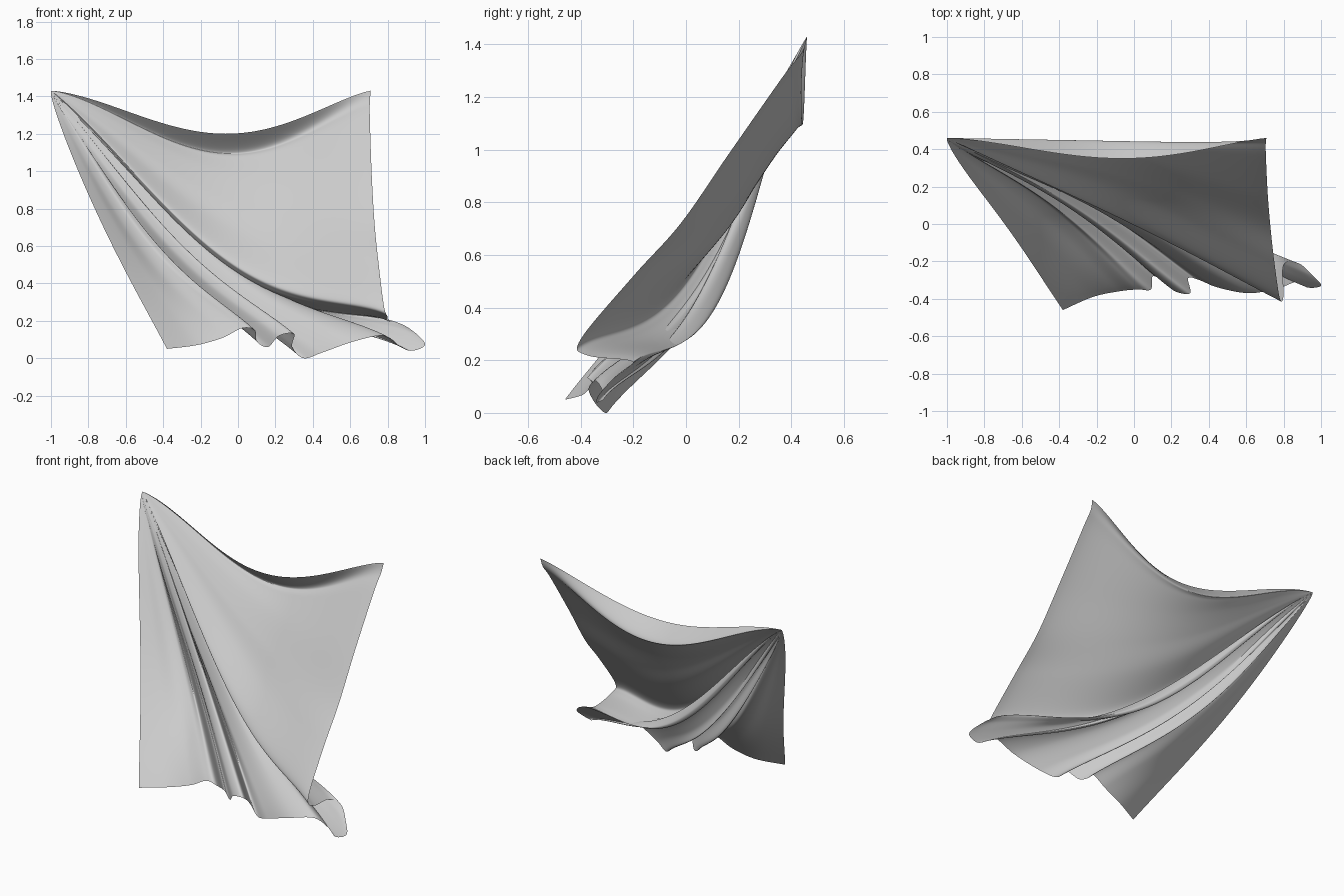
import bpy, bmesh, math
from mathutils import Vector

old = bpy.data.objects.get("Cube")
if old:
    bpy.data.objects.remove(old, do_unlink=True)

# Pinned corner from which every fold fans out
PIN = Vector((-1.0, 0.46, 1.43))
STEPS, RINGS = 10, 64

# Hem, from the free corner along the bottom, round the tail and up the side:
# x, y, z of the hem, then how far the cloth sags in y and z on the way there
HEM = [
    (-.38, -.46, .05, .04, -.03),
    (-.22, -.39, .07, .05, -.06),
    (-.08, -.36, .11, .07, -.11),
    (.02, -.35, .16, .08, -.14),
    (.09, -.35, .15, .07, -.13),
    (.10, -.28, .09, .09, -.13),
    (.16, -.31, .06, .1, -.13),
    (.22, -.36, .12, .07, -.13),
    (.30, -.37, .13, .06, -.12),
    (.29, -.29, .06, .08, -.13),
    (.35, -.30, .0, .1, -.13),
    (.45, -.34, .03, .07, -.15),
    (.62, -.37, .09, .05, -.18),
    (.78, -.34, .12, .04, -.22),
    (.87, -.31, .06, .04, -.24),
    (.93, -.34, .04, .02, -.25),
    (1.0, -.33, .07, .01, -.26),
    (.96, -.28, .125, .02, -.29),
    (.88, -.21, .18, .03, -.32),
    (.80, -.22, .20, .03, -.32),
    (.80, -.38, .22, .02, -.29),
    (.78, -.40, .28, .03, -.27),
    (.75, -.20, .52, .07, -.22),
    (.73, -.02, .72, .06, -.19),
    (.715, .16, .98, .05, -.2),
    (.705, .37, 1.28, .01, -.27),
    (.705, .44, 1.37, -.01, -.29),
    (.71, .46, 1.43, -.11, -.23),
]
LAST = len(HEM) - 1


def spline(rows, s):
    """Smooth curve through the rows at position s."""
    i = min(int(s), LAST - 1)
    f = s - i
    a, b, c, d = (Vector(rows[max(0, min(i + k, LAST))]) for k in (-1, 0, 1, 2))
    return b + (c - a) * (f / 2) + (a * 2 - b * 5 + c * 4 - d) * (f * f / 2) \
        + (b * 3 - a - c * 3 + d) * (f ** 3 / 2)


def cloth_point(s, t):
    """Point on the ray from the pinned corner to hem position s."""
    row = spline(HEM, s)
    hem, sag = Vector(row[:3]), Vector((0, row[3], row[4]))
    arch = max(0.0, math.sin(math.pi * t ** 1.15)) ** 1.3
    early = math.sin(math.pi * t ** 0.6)
    # The free edge swings outward just below the pin
    swing = Vector((-.035, 0, -.008)) * early * (1 - s / LAST) ** 2
    # Soft pleats, only in the gathered lower part
    window = max(0.0, math.sin(math.pi * min(s / 21, 1.0)))
    pleat = 0.026 * window * math.sin(2 * math.pi * s / 4.5) * early
    return PIN.lerp(hem, t) + sag * arch + swing + Vector((-.35, -.6, -.3)) * pleat


# Draped cloth as a fan of rays
bm = bmesh.new()
apex = bm.verts.new(PIN)
rays = [[apex] + [bm.verts.new(cloth_point(i / STEPS, r / RINGS))
                  for r in range(1, RINGS + 1)] for i in range(LAST * STEPS + 1)]
for left, right in zip(rays, rays[1:]):
    bm.faces.new((apex, left[1], right[1]))
    for r in range(1, RINGS):
        bm.faces.new((left[r], left[r + 1], right[r + 1], right[r]))
for face in bm.faces:
    face.smooth = True
mesh = bpy.data.meshes.new("draped_cloth")
bm.to_mesh(mesh)
bm.free()

# Plain grey fabric
fabric = bpy.data.materials.new("light_grey_fabric")
fabric.use_nodes = True
grey = (0.6, 0.6, 0.6, 1)
fabric.diffuse_color = grey
fabric.node_tree.nodes["Principled BSDF"].inputs["Base Color"].default_value = grey
mesh.materials.append(fabric)

cloth = bpy.data.objects.new("draped_cloth", mesh)
bpy.context.collection.objects.link(cloth)
